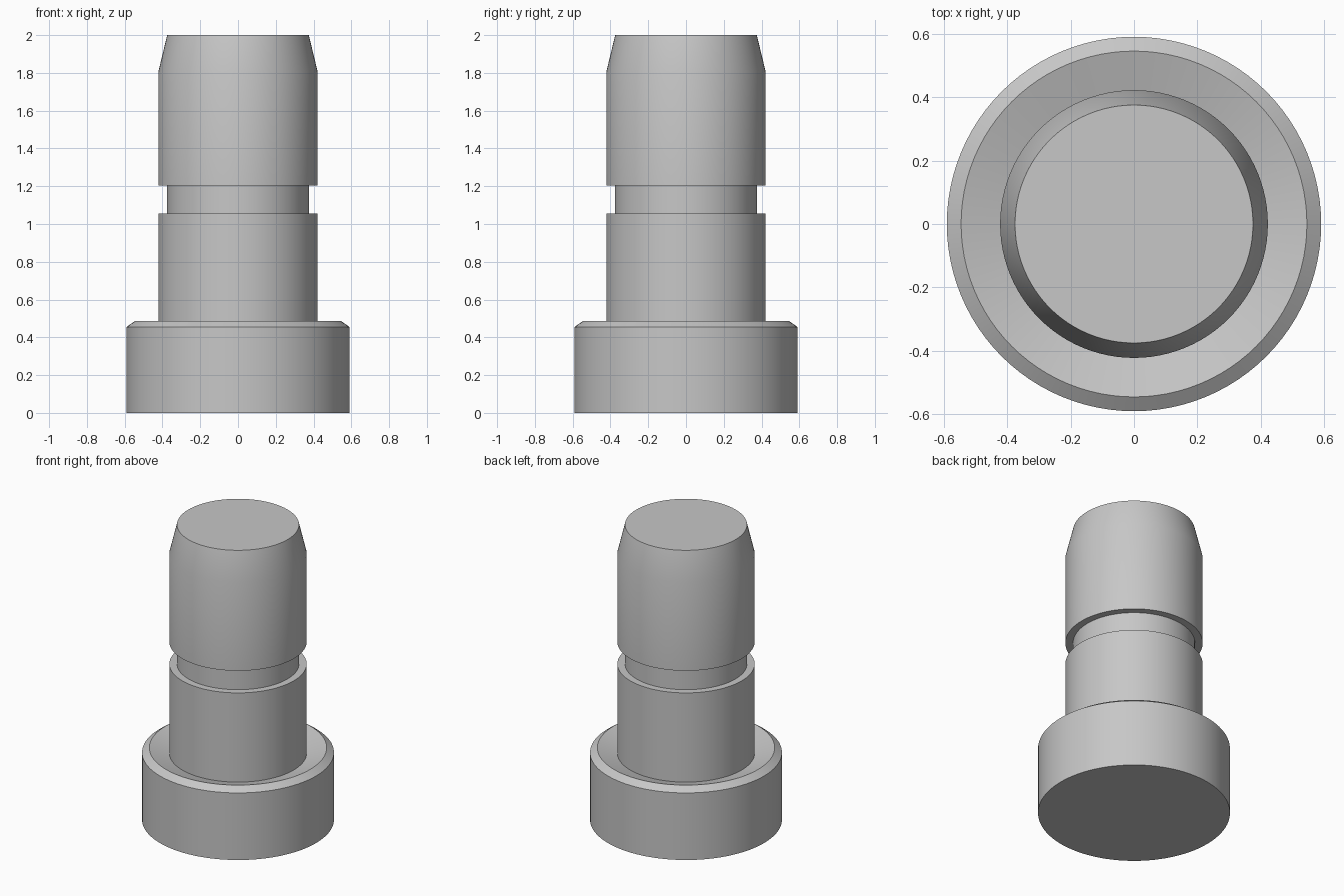
import bpy
import bmesh
import math

cube = bpy.data.objects.get("Cube")
if cube:
    bpy.data.objects.remove(cube, do_unlink=True)

SEGMENTS = 96

# Single plain grey metal
metal = bpy.data.materials.new("grey metal")
grey = (0.57, 0.57, 0.57, 1.0)
metal.diffuse_color = grey
metal.use_nodes = True
metal.node_tree.nodes["Principled BSDF"].inputs["Base Color"].default_value = grey

HEAD_R, RIM_R, SHANK_R, NECK_R = 0.59, 0.545, 0.422, 0.375

# Half outline from the bottom to the top: (radius, height)
outline = [
    (HEAD_R, 0.0), (HEAD_R, 0.455),        # head wall
    (RIM_R, 0.487), (SHANK_R, 0.45),       # chamfered rim and dished face
    (SHANK_R, 1.055), (NECK_R, 1.055),     # lower shank and groove floor
    (NECK_R, 1.205), (SHANK_R, 1.205),     # groove wall and ceiling
    (SHANK_R, 1.805), (NECK_R, 2.0),       # upper shank and tapered tip
]


def lathe(name, points, material):
    """Turn an outline about z into a closed solid with flat end caps."""
    bm = bmesh.new()
    rings = []
    for radius, height in points:
        angles = [math.tau * i / SEGMENTS for i in range(SEGMENTS)]
        rings.append([bm.verts.new((radius * math.cos(a), radius * math.sin(a), height))
                      for a in angles])
    for low, high in zip(rings, rings[1:]):
        for i in range(SEGMENTS):
            j = (i + 1) % SEGMENTS
            bm.faces.new((low[i], low[j], high[j], high[i]))
    bm.faces.new(rings[0][::-1])
    bm.faces.new(rings[-1])
    bmesh.ops.recalc_face_normals(bm, faces=bm.faces[:])
    mesh = bpy.data.meshes.new(name)
    bm.to_mesh(mesh)
    bm.free()
    mesh.materials.append(material)
    obj = bpy.data.objects.new(name, mesh)
    bpy.context.collection.objects.link(obj)
    return obj


# Turned pin with a wide head and a grooved shank
pin = lathe("grooved_pin", outline, metal)
bpy.ops.object.select_all(action='DESELECT')
pin.select_set(True)
bpy.context.view_layer.objects.active = pin
bpy.ops.object.shade_smooth_by_angle(angle=math.radians(30))
